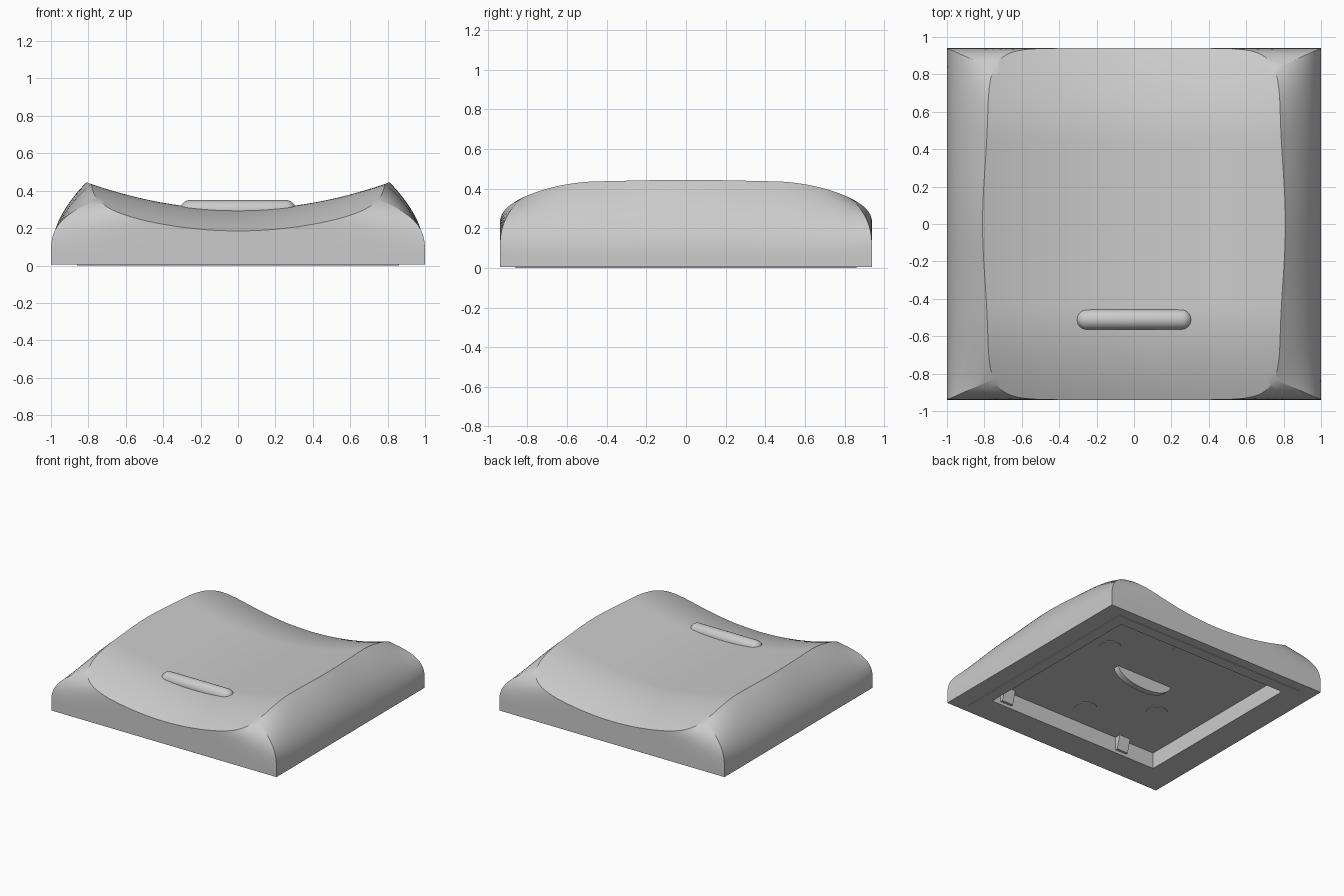
import bpy, bmesh, math
from mathutils import Matrix, Vector

if "Cube" in bpy.data.objects:
    bpy.data.objects.remove(bpy.data.objects["Cube"], do_unlink=True)

grey = bpy.data.materials.new("light_grey_plastic")
grey.use_nodes = True
color = (0.6, 0.6, 0.6, 1)
grey.diffuse_color = color
grey.node_tree.nodes["Principled BSDF"].inputs["Base Color"].default_value = color

HALF_Y = 0.94
STEPS = 48      # divisions per side of the square outline
CEILING = 0.13  # height of the hollow underside


def finish(name, bm, angle=30):
    bmesh.ops.recalc_face_normals(bm, faces=bm.faces)
    mesh = bpy.data.meshes.new(name)
    bm.to_mesh(mesh)
    bm.free()
    mesh.materials.append(grey)
    obj = bpy.data.objects.new(name, mesh)
    bpy.context.collection.objects.link(obj)
    bpy.ops.object.select_all(action='DESELECT')
    obj.select_set(True)
    bpy.context.view_layer.objects.active = obj
    bpy.ops.object.shade_smooth_by_angle(angle=math.radians(angle))
    return obj


def dish(x, y):
    """Height of the scooped top: level along y, then rolling off at both ends."""
    t = max(0, abs(y) - 0.46) / (HALF_Y - 0.46)
    return 0.30 + 0.145 * (x / 0.81) ** 2 - 0.115 * t ** 1.8


def rim(a, b):
    """Rounded outline of the scooped top, a little narrower at both ends."""
    b *= 0.92
    k = (abs(a) ** 9 + abs(b) ** 9) ** (-1 / 9)
    t = min(1, abs(b * k) / 0.65)
    half_x = 0.81 - 0.027 * t * t * (3 - 2 * t)
    return Vector((half_x * a * k, HALF_Y * b * k))


# Unit square outline, denser towards the corners
side = [math.sin((2 * i / STEPS - 1) * math.pi / 2) for i in range(STEPS)]
outline = [(t, -1) for t in side] + [(1, t) for t in side]
outline += [(-t, 1) for t in side] + [(-1, -t) for t in side]


def flat_ring(sx, sy, z, shift=0):
    return [(a * sx, b * sy + shift, z) for a, b in outline]


def skirt_ring(v):
    """Sides lean in early, corners and ends stay upright for longer."""
    ring = []
    for a, b in outline:
        top = rim(a, b)
        ring.append((a + (top.x - a) * v ** (2 + b ** 8),
                     b * HALF_Y + (top.y - b * HALF_Y) * v ** 3,
                     0.06 + v * (dish(*top) - 0.06)))
    return ring


def top_ring(s):
    points = [rim(a, b) * s for a, b in outline]
    return [(p.x, p.y, dish(p.x, p.y)) for p in points]


# Shell: underside, lip, skirt and scooped top as one stack of rings
rings = [flat_ring(0.77, 0.735, CEILING, 0.035), flat_ring(0.77, 0.735, 0, 0.035),
         flat_ring(0.86, 0.86, 0), flat_ring(0.86, 0.86, 0.005),
         flat_ring(1, HALF_Y, 0.005)]
rings += [skirt_ring(i / 16) for i in range(17)]
rings += [top_ring(1 - i / 32) for i in range(1, 32)]
bm = bmesh.new()
loops = [[bm.verts.new(p) for p in ring] for ring in rings]
count = len(outline)
for low, high in zip(loops, loops[1:]):
    for i in range(count):
        j = (i + 1) % count
        bm.faces.new((low[i], low[j], high[j], high[i]))
bm.faces.new(loops[0])
centre = bm.verts.new((0, 0, dish(0, 0)))
for i in range(count):
    bm.faces.new((loops[-1][i], loops[-1][(i + 1) % count], centre))
finish("cap_shell", bm)

# Raised finger bar: a sphere pulled apart along x
bm = bmesh.new()
bmesh.ops.create_uvsphere(bm, u_segments=24, v_segments=15, radius=0.055,
                          matrix=Matrix.Rotation(math.pi / 2, 4, 'Y'))
for v in bm.verts:
    v.co += Vector((math.copysign(0.255, v.co.x), -0.51, 0.295))
finish("finger_bar", bm)

# Retaining clips on the inner front wall, undersides sloping to the wall
for x, label in ((0.64, "left"), (-0.46, "right")):
    bm = bmesh.new()
    bmesh.ops.create_cube(bm, size=1, matrix=Matrix.Translation(
        (x, -0.68, 0.08)) @ Matrix.Diagonal((0.1, 0.06, 0.11, 1)))
    for v in bm.verts:
        if v.co.z < 0.08 and v.co.y > -0.68:
            v.co.y -= 0.03
    finish(f"{label}_clip", bm)

# Half-round tab hanging under the middle of the ceiling
bm = bmesh.new()
arc = [math.pi * i / 20 for i in range(21)]
face = bm.faces.new([bm.verts.new((0.25 * math.cos(t), 0.12,
                                   CEILING + 0.005 - 0.11 * math.sin(t))) for t in arc])
extra = bmesh.ops.extrude_face_region(bm, geom=[face])["geom"]
bmesh.ops.translate(bm, vec=(0, -0.05, 0),
                    verts=[g for g in extra if isinstance(g, bmesh.types.BMVert)])
finish("centre_tab", bm)

# Shallow round studs on the ceiling, set in a diamond
for i, (x, y) in enumerate(((0.48, 0.3), (0.04, -0.5), (-0.4, -0.22), (0.03, 0.6))):
    bm = bmesh.new()
    bmesh.ops.create_cone(bm, cap_ends=True, segments=24, radius1=0.08, radius2=0.08,
                          depth=0.01, matrix=Matrix.Translation((x, y, CEILING)))
    finish(f"ceiling_stud_{i + 1}", bm)
